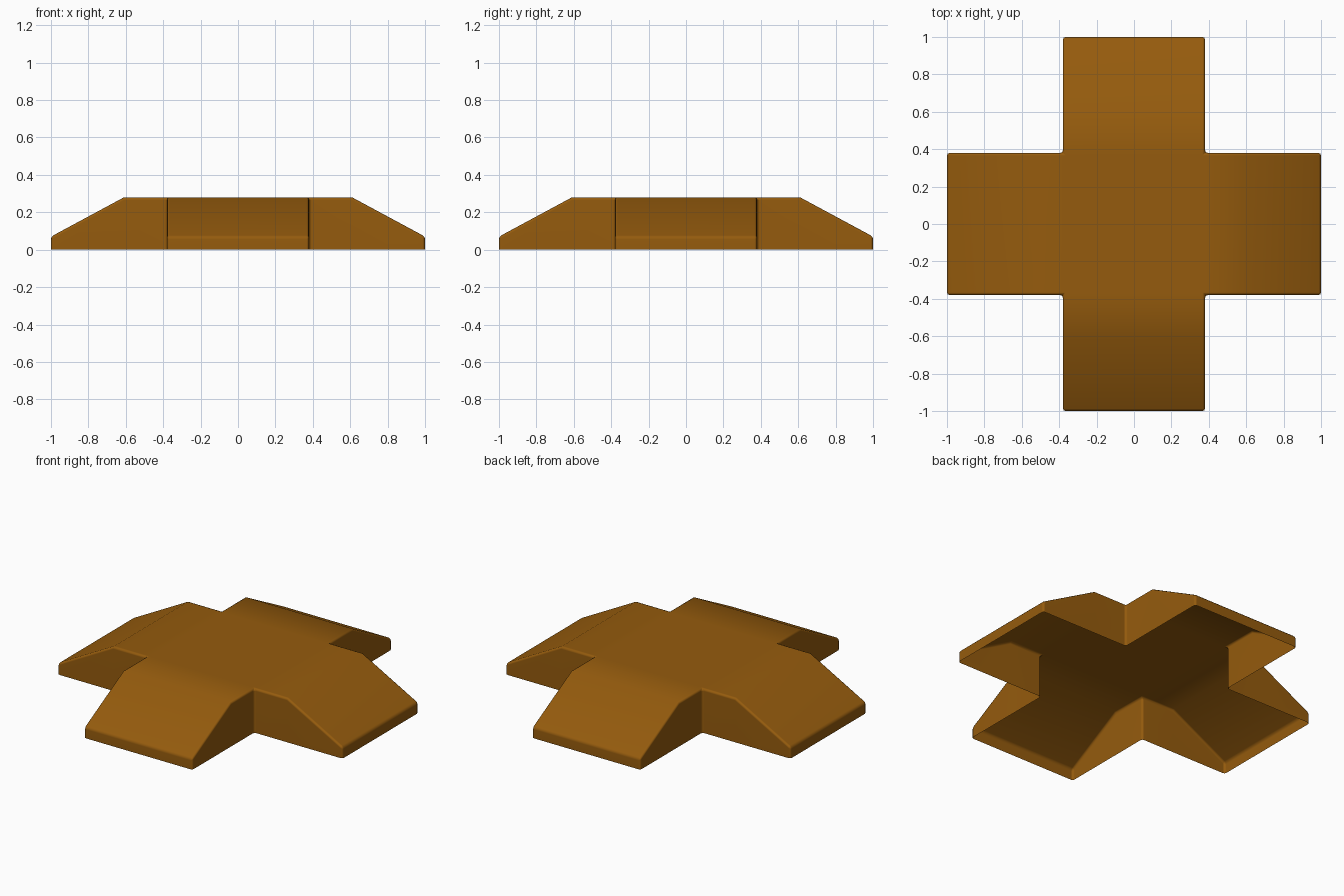
import bpy
import bmesh

cube = bpy.data.objects.get("Cube")
if cube:
    bpy.data.objects.remove(cube, do_unlink=True)

# Main sizes
ARM, KNEE, END = 0.38, 0.61, 1.0
TOP, LIP = 0.28, 0.07

# Single flat colour
mat = bpy.data.materials.new("amber_brown")
mat.use_nodes = True
colour = (0.30, 0.105, 0.004, 1)
mat.diffuse_color = colour
bsdf = mat.node_tree.nodes["Principled BSDF"]
bsdf.inputs["Base Color"].default_value = colour
bsdf.inputs["Roughness"].default_value = 0.8

# Cross-shaped top: flat middle with four arms sloping down to a low lip
lines = [-END, -KNEE, -ARM, ARM, KNEE, END]
bm = bmesh.new()
grid = {}


def corner(x, y):
    if (x, y) not in grid:
        z = LIP if max(abs(x), abs(y)) == END else TOP
        grid[x, y] = bm.verts.new((x, y, z))
    return grid[x, y]


for x0, x1 in zip(lines, lines[1:]):
    for y0, y1 in zip(lines, lines[1:]):
        if min(abs(x0 + x1), abs(y0 + y1)) < ARM:
            bm.faces.new([corner(x0, y0), corner(x1, y0),
                          corner(x1, y1), corner(x0, y1)])

# Side walls dropped to the ground, leaving the underside open
rim = [e for e in bm.edges if e.is_boundary]
walls = bmesh.ops.extrude_edge_only(bm, edges=rim)["geom"]
for item in walls:
    if isinstance(item, bmesh.types.BMVert):
        item.co.z = 0
bmesh.ops.recalc_face_normals(bm, faces=bm.faces)
bm.normal_update()
if max(bm.faces, key=lambda f: abs(f.normal.z) * f.calc_area()).normal.z < 0:
    bmesh.ops.reverse_faces(bm, faces=bm.faces)
for face in bm.faces:
    face.smooth = True

mesh = bpy.data.meshes.new("cross_cover")
bm.to_mesh(mesh)
bm.free()
mesh.materials.append(mat)
cover = bpy.data.objects.new("cross_cover", mesh)
bpy.context.collection.objects.link(cover)

# Softened rim and corners, with the broad faces kept flat
bevel = cover.modifiers.new("soft_edges", "BEVEL")
bevel.width = 0.014
bevel.segments = 2
bevel.limit_method = "ANGLE"
bevel.angle_limit = 0.7
cover.modifiers.new("flat_faces", "WEIGHTED_NORMAL")
